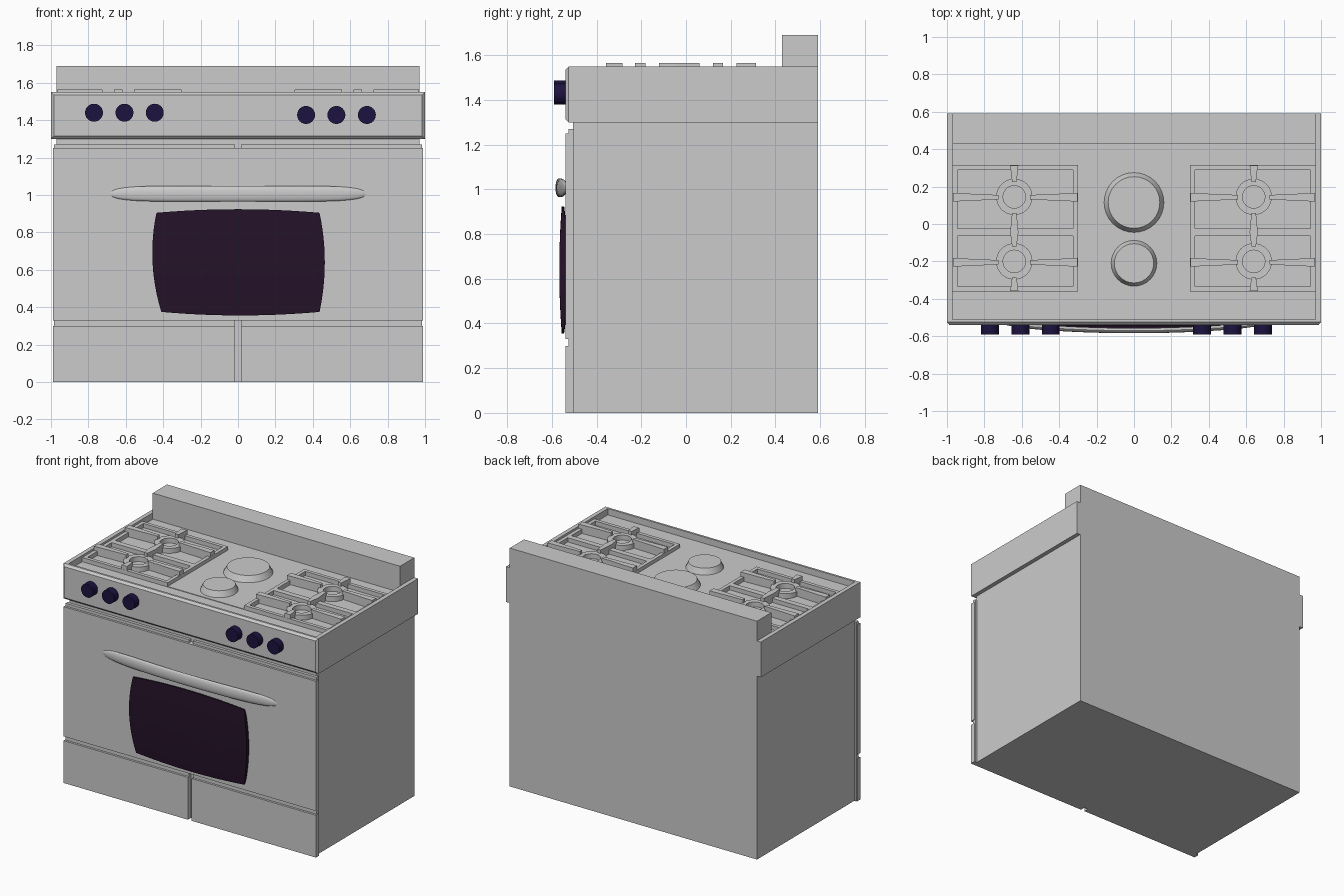
import bpy, bmesh, math

if "Cube" in bpy.data.objects:
    bpy.data.objects.remove(bpy.data.objects["Cube"])


def material(name, rgb):
    m = bpy.data.materials.new(name)
    m.diffuse_color = (*rgb, 1)
    m.use_nodes = True
    m.node_tree.nodes["Principled BSDF"].inputs["Base Color"].default_value = m.diffuse_color
    return m


NAVY = material("knob_navy", (0.012, 0.006, 0.05))
DARK = material("window_dark", (0.018, 0.006, 0.022))


def finish(bm, name, mat=None, smooth=False):
    bmesh.ops.recalc_face_normals(bm, faces=bm.faces)
    me = bpy.data.meshes.new(name)
    bm.to_mesh(me)
    bm.free()
    ob = bpy.data.objects.new(name, me)
    bpy.context.collection.objects.link(ob)
    if mat:
        me.materials.append(mat)
    if smooth:
        bpy.ops.object.select_all(action='DESELECT')
        ob.select_set(True)
        bpy.context.view_layer.objects.active = ob
        bpy.ops.object.shade_smooth_by_angle(angle=math.radians(35))
    return ob


def loft(bm, loops, caps=True):
    """Bridge closed loops of points, capping first and last."""
    rows = [[bm.verts.new(p) for p in lp] for lp in loops]
    n = len(rows[0])
    for a, b in zip(rows, rows[1:]):
        for i in range(n):
            bm.faces.new((a[i], a[(i + 1) % n], b[(i + 1) % n], b[i]))
    if caps:
        bm.faces.new(rows[0])
        bm.faces.new(rows[-1])
    else:
        a, b = rows[-1], rows[0]
        for i in range(n):
            bm.faces.new((a[i], a[(i + 1) % n], b[(i + 1) % n], b[i]))


def rect(x0, x1, y0, y1, z):
    return [(x0, y0, z), (x1, y0, z), (x1, y1, z), (x0, y1, z)]


def add_box(bm, x0, x1, y0, y1, z0, z1):
    loft(bm, [rect(x0, x1, y0, y1, z0), rect(x0, x1, y0, y1, z1)])


def box(name, *b):
    bm = bmesh.new()
    add_box(bm, *b)
    return finish(bm, name)


def circle(cx, cy, r, z, n=32):
    return [(cx + r * math.cos(2 * math.pi * i / n), cy + r * math.sin(2 * math.pi * i / n), z)
            for i in range(n)]


def add_prong(bm, axis, c, start, end, w0, w1, z0, z1):
    """Tapered bar along an axis, centred on c across it."""
    pts = [(start, c - w0), (start, c + w0), (end, c + w1), (end, c - w1)]
    if axis == 'y':
        pts = [(b, a) for a, b in pts]
    loft(bm, [[(x, y, z) for x, y in pts] for z in (z0, z1)])


FLOOR = 1.505

# Cabinet
box("cabinet_body", -0.97, 0.97, -0.505, 0.59, 0, 1.30)

# Cooktop and control panel: bevelled block with a sunken tray
bm = bmesh.new()
loft(bm, [rect(-1, 1, -0.54, 0.59, 1.30), rect(-1, 1, -0.54, 0.59, 1.55),
          rect(-0.97, 0.97, -0.51, 0.43, 1.55), rect(-0.97, 0.97, -0.51, 0.43, FLOOR)])
corners = [e for e in bm.edges
           if all(abs(abs(v.co.x) - 1) < 1e-4 and v.co.y < -0.535 for v in e.verts)]
bmesh.ops.bevel(bm, geom=corners, offset=0.015, segments=1, affect='EDGES')
finish(bm, "cooktop_tray")
box("backguard", -0.97, 0.97, 0.43, 0.59, 1.54, 1.69)
box("centre_plate", -0.30, 0.30, -0.36, 0.315, FLOOR - 0.01, FLOOR + 0.004)

# Front: backing plates, drawers and oven door
for s, side in ((-1, "left"), (1, "right")):
    xa, xb = sorted((s * 0.015, s * 0.985))
    box(side + "_backing", xa, xb, -0.525, -0.50, 0, 1.27)
    xa, xb = sorted((s * 0.015, s * 0.99))
    box(side + "_drawer", xa, xb, -0.54, -0.505, 0, 0.30)
box("oven_door", -0.99, 0.99, -0.54, -0.505, 0.33, 1.25)

# Oven window: barrel outline, curved front to back
bm = bmesh.new()
N = 12
loops = []
for j in range(N + 1):
    v = 2 * j / N - 1
    bulge = 1 - v * v
    left = -0.423 - 0.013 * v - 0.034 * bulge
    right = 0.436 + 0.028 * bulge
    y = -0.556 - 0.011 * bulge
    front, back = [], []
    for i in range(N + 1):
        u = 2 * i / N - 1
        x = left + (right - left) * i / N
        z = 0.64 + v * (0.265 + 0.019 * (1 - u * u))
        front.append((x, y, z))
        back.append((x, -0.539 if abs(v) < 1 else -0.545, z))
    loops.append(front + back[::-1])
loft(bm, loops)
finish(bm, "oven_window", DARK, True)

# Door handle: bowed elliptical bar with tapered ends
bm = bmesh.new()
loops = []
M = 24
for i in range(M + 1):
    t = 2 * i / M - 1
    t = math.sin(t * math.pi / 2)
    x = 0.69 * t
    taper = min(1, max(0.2, math.sqrt(max(0, 1 - abs(t) ** 7))))
    yc = -0.570 + 0.034 * t * t
    loops.append([(x, yc + 0.014 * taper * math.cos(a), 1.007 + 0.042 * taper * math.sin(a))
                  for a in (2 * math.pi * k / 16 for k in range(16))])
loft(bm, loops)
finish(bm, "door_handle", None, True)

# Control knobs
for i, (x, z) in enumerate([(-0.77, 1.44), (-0.607, 1.44), (-0.445, 1.44),
                            (0.364, 1.428), (0.526, 1.428), (0.689, 1.428)]):
    bm = bmesh.new()
    loft(bm, [[(p[0], y, p[1]) for p in circle(x, z, 0.048, 0, 24)] for y in (-0.535, -0.59)])
    finish(bm, f"control_knob_{i + 1}", NAVY, True)

# Central hotplates
for name, y, r0, r1 in (("large_hotplate", 0.115, 0.162, 0.138), ("small_hotplate", -0.21, 0.124, 0.105)):
    bm = bmesh.new()
    loft(bm, [circle(0, y, r0, FLOOR), circle(0, y, r1, 1.55)])
    finish(bm, name, None, True)

# Side grates with burner rings and raised prongs
for s, side in ((-1, "left"), (1, "right")):
    bm = bmesh.new()
    lo, hi, top = FLOOR - 0.005, 1.535, 1.565
    xa, xb = sorted((s * 0.30, s * 0.97))
    for a, b in ((xa, xa + 0.025), (xb - 0.025, xb)):
        add_box(bm, a, b, -0.36, 0.315, lo, hi)
    for a, b in ((-0.36, -0.335), (-0.065, -0.025), (0.29, 0.315)):
        add_box(bm, xa + 0.025, xb - 0.025, a, b, lo, hi)
    cx = s * 0.64
    for cy in (0.145, -0.205):
        add_prong(bm, 'x', cy if cy < 0 else 0.143, s * 0.969, s * 0.725, 0.023, 0.012, lo, top)
        add_prong(bm, 'x', cy if cy < 0 else 0.143, s * 0.301, s * 0.555, 0.023, 0.012, lo, top)
    add_prong(bm, 'y', cx, 0.314, 0.225, 0.022, 0.012, lo, top)
    add_prong(bm, 'y', cx, -0.359, -0.285, 0.022, 0.012, lo, top)
    add_prong(bm, 'y', cx, -0.045, 0.06, 0.022, 0.012, lo, top)
    add_prong(bm, 'y', cx, -0.045, -0.12, 0.022, 0.012, lo, top)
    finish(bm, side + "_grate")
    for cy, pos in ((0.145, "rear"), (-0.20, "front")):
        bm = bmesh.new()
        loft(bm, [circle(cx, cy, 0.097, lo), circle(cx, cy, 0.097, 1.54),
                  circle(cx, cy, 0.06, 1.54), circle(cx, cy, 0.06, lo)], caps=False)
        finish(bm, f"{side}_{pos}_burner_ring", None, True)
